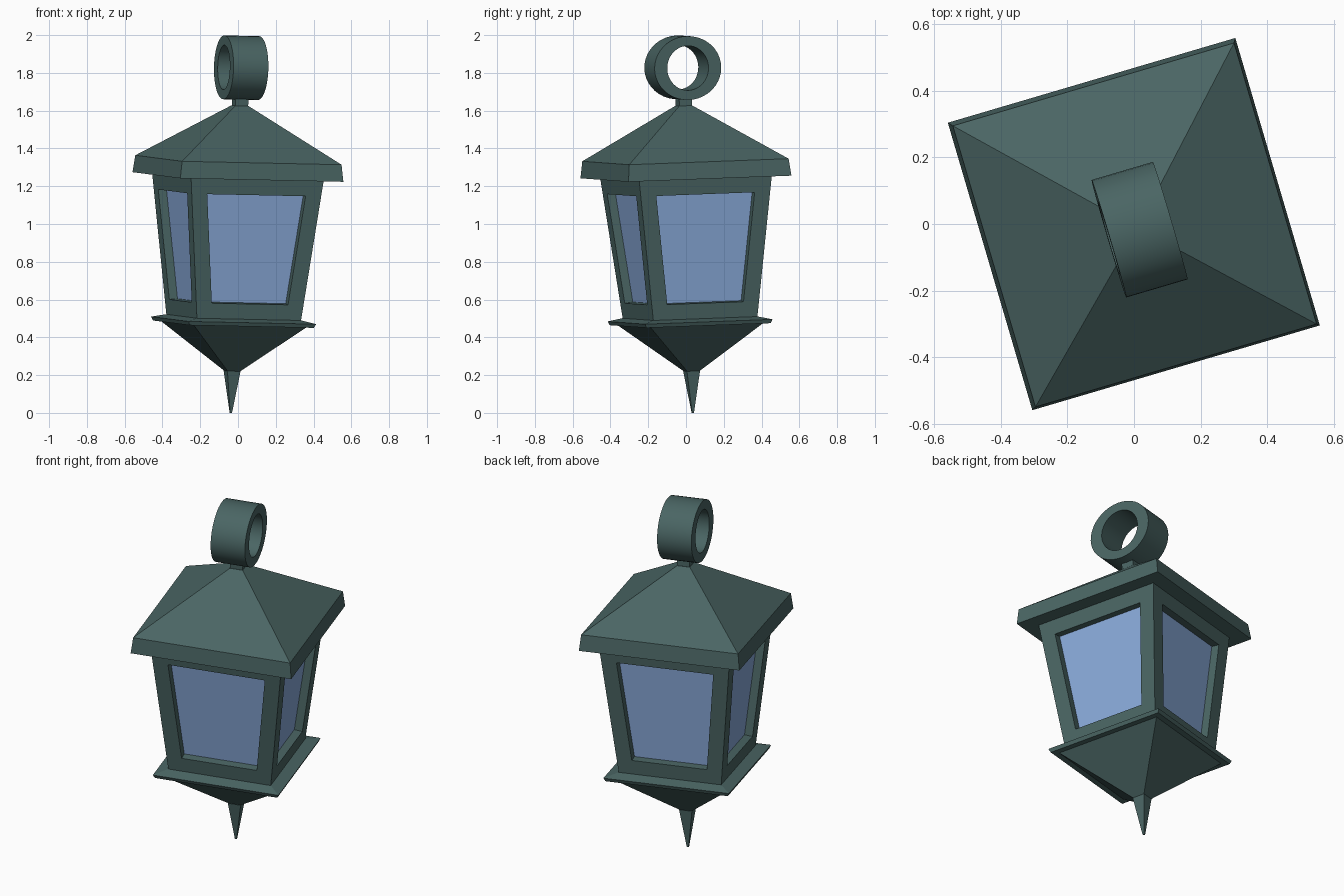
import bpy, bmesh, math
from mathutils import Matrix, Vector

if "Cube" in bpy.data.objects:
    bpy.data.objects.remove(bpy.data.objects["Cube"])


def material(name, rgb):
    m = bpy.data.materials.new(name)
    m.diffuse_color = (*rgb, 1.0)
    m.use_nodes = True
    m.node_tree.nodes["Principled BSDF"].inputs["Base Color"].default_value = m.diffuse_color
    return m


METAL = material("dark green metal", (0.068, 0.130, 0.126))
GLASS = material("blue glass", (0.25, 0.40, 0.70))

# The whole lantern hangs slightly tilted and turned about its own axis
axis = Vector((0.030, -0.029, 1.0)).normalized()
TILT = Vector((0, 0, 1)).rotation_difference(axis).to_matrix().to_4x4()
PLACE = Matrix.Translation((-0.038, 0.036, 0)) @ TILT @ Matrix.Rotation(math.radians(16.4), 4, 'Z')


def finish(bm, name, mats=(METAL,)):
    bmesh.ops.recalc_face_normals(bm, faces=bm.faces)
    mesh = bpy.data.meshes.new(name)
    bm.to_mesh(mesh)
    bm.free()
    for m in mats:
        mesh.materials.append(m)
    obj = bpy.data.objects.new(name, mesh)
    obj.matrix_world = PLACE
    bpy.context.collection.objects.link(obj)
    return obj


def square_loft(profile):
    """Closed solid through square sections given as (half width, height)."""
    bm = bmesh.new()
    rings = [[bm.verts.new((sx * h, sy * h, z)) for sx, sy in
              ((-1, -1), (1, -1), (1, 1), (-1, 1))] for h, z in profile]
    for a, b in zip(rings, rings[1:]):
        for i in range(4):
            j = (i + 1) % 4
            bm.faces.new((a[i], a[j], b[j], b[i]))
    bm.faces.new(rings[0][::-1])
    bm.faces.new(rings[-1])
    bmesh.ops.recalc_face_normals(bm, faces=bm.faces)
    return bm


# Stacked square parts
parts = {
    "bottom_spike": [(0.005, 0.0), (0.036, 0.222)],
    "lower_pyramid": [(0.032, 0.22), (0.315, 0.474)],
    "base_plate": [(0.343, 0.470), (0.352, 0.490), (0.290, 0.506)],
    "roof": [(0.450, 1.250), (0.440, 1.340), (0.036, 1.628)],
    "neck": [(0.034, 1.61), (0.036, 1.67)],
}
for name, profile in parts.items():
    finish(square_loft(profile), name)

# Body with four recessed glass windows
bm = square_loft([(0.287, 0.503), (0.366, 1.251)])
bm.normal_update()
sides = [f for f in bm.faces if abs(f.normal.z) < 0.5]
bmesh.ops.inset_individual(bm, faces=sides, thickness=0.085, use_even_offset=True)
bm.normal_update()
for f in sides:
    f.material_index = 1
    n = f.normal.copy()
    out = bmesh.ops.extrude_discrete_faces(bm, faces=[f])["faces"][0]
    outer = list(out.verts)
    # wall of the recess links the opening to the sunken pane
    bmesh.ops.translate(bm, verts=outer, vec=n * -0.045)
for f in bm.faces:
    c = f.calc_center_median()
    reach = max(abs(c.x), abs(c.y))
    surface = 0.287 + (c.z - 0.503) * 0.1056
    pane = f.calc_area() > 0.15 and 0.6 < c.z < 1.1 and reach < surface - 0.03
    f.material_index = 1 if pane else 0
finish(bm, "window_body", (METAL, GLASS))

# Hanging ring, slightly oval, with its hole along the local x axis
bm = bmesh.new()
N = 40
section = [(-0.096, 0.184, 0.169), (0.096, 0.184, 0.169), (0.096, 0.114, 0.118), (-0.096, 0.114, 0.118)]
loops = [[bm.verts.new((x, ry * math.cos(2 * math.pi * i / N), 1.829 + rz * math.sin(2 * math.pi * i / N)))
          for i in range(N)] for x, ry, rz in section]
for k in range(4):
    a, b = loops[k], loops[(k + 1) % 4]
    for i in range(N):
        j = (i + 1) % N
        bm.faces.new((a[i], a[j], b[j], b[i]))
ring = finish(bm, "hanging_ring")
bpy.context.view_layer.objects.active = ring
ring.select_set(True)
bpy.ops.object.shade_smooth_by_angle(angle=math.radians(30))
